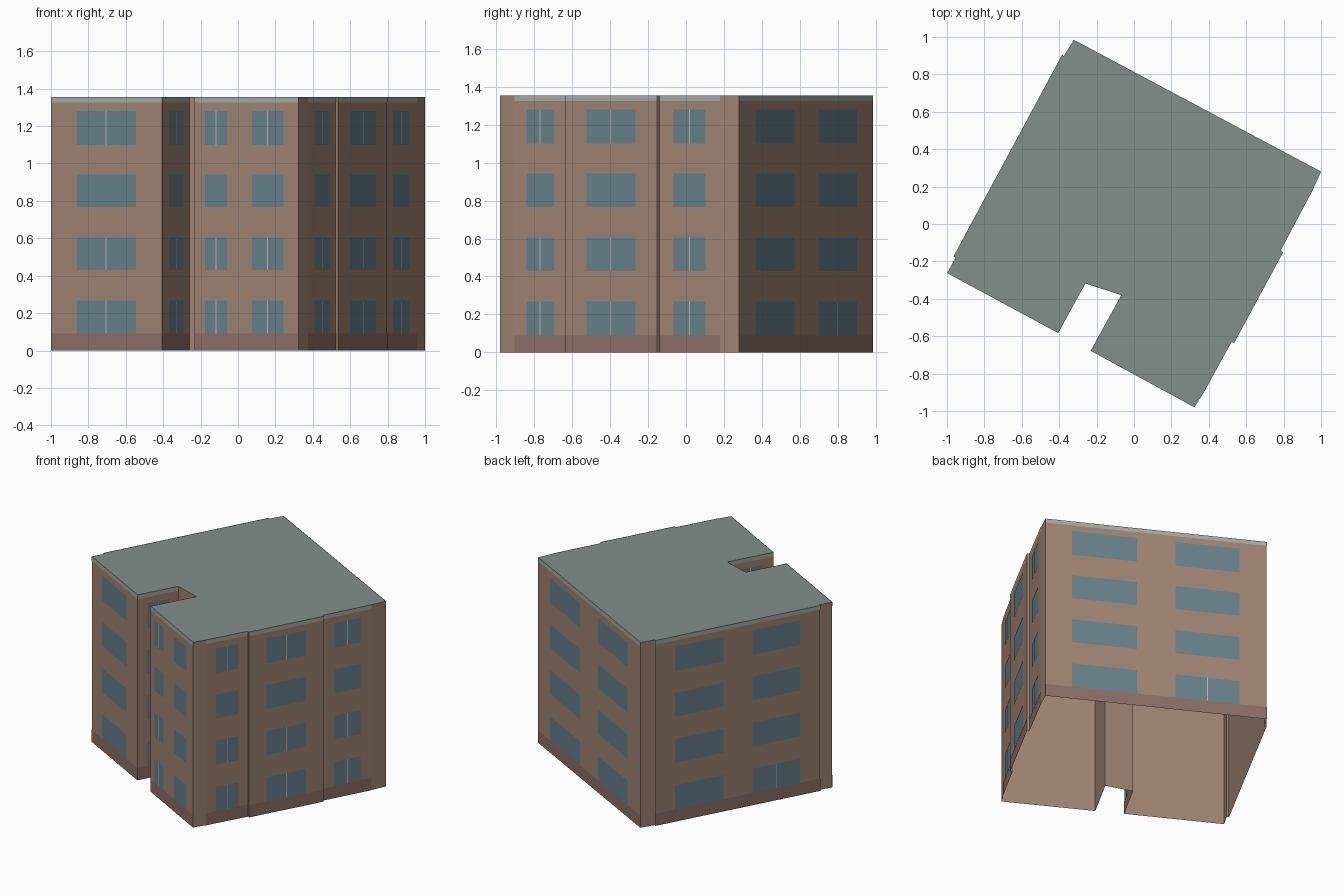
import bpy
from mathutils import Vector

if "Cube" in bpy.data.objects:
    bpy.data.objects.remove(bpy.data.objects["Cube"])

HEIGHT = 1.355
PLINTH_TOP, CORNICE_BOTTOM = 0.09, 1.325
ROWS = [(0.09, 0.267), (0.43, 0.605), (0.767, 0.942), (1.10, 1.28)]

# Counter-clockwise footprint
FOOTPRINT = [Vector(p) for p in [
    (-1.0, -0.262), (-0.405, -0.583), (-0.26, -0.318), (-0.068, -0.38),
    (-0.232, -0.678), (0.323, -0.98), (0.372, -0.903), (0.522, -0.63),
    (0.535, -0.637), (0.797, -0.152), (0.785, -0.14), (0.955, 0.18),
    (1.0, 0.28), (-0.322, 0.985), (-0.376, 0.897), (-0.384, 0.906),
    (-0.965, -0.173), (-0.953, -0.18)]]

# Decorated walls: start corner -> windows as (start, end) fractions of the wall
ONE = [(0.235, 0.765)]
TWO = [(0.12, 0.412), (0.588, 0.876)]
FACADES = {0: ONE, 1: ONE, 3: ONE, 4: [(0.105, 0.314), (0.554, 0.859)],
           6: ONE, 8: ONE, 10: ONE, 12: TWO, 15: TWO}
LONG_WALLS = (12, 15)


def make(name, verts, faces, color):
    mesh = bpy.data.meshes.new(name)
    mesh.from_pydata(verts, [], faces)
    mat = bpy.data.materials.new(name)
    mat.diffuse_color = (*color, 1)
    mat.use_nodes = True
    mat.node_tree.nodes["Principled BSDF"].inputs["Base Color"].default_value = mat.diffuse_color
    mesh.materials.append(mat)
    obj = bpy.data.objects.new(name, mesh)
    bpy.context.collection.objects.link(obj)


def panel(i, f0, f1, z0, z1, offset=0.0):
    """Outward-facing upright rectangle on wall i."""
    a, b = FOOTPRINT[i], FOOTPRINT[(i + 1) % len(FOOTPRINT)]
    d = b - a
    out = Vector((d.y, -d.x)).normalized() * offset
    p, q = a + d * f0 + out, a + d * f1 + out
    return [(p.x, p.y, z0), (q.x, q.y, z0), (q.x, q.y, z1), (p.x, p.y, z1)]


def make_panels(name, panels, color):
    verts = [v for p in panels for v in p]
    faces = [tuple(range(k, k + 4)) for k in range(0, len(verts), 4)]
    make(name, verts, faces, color)


# Outer walls (open underneath) and flat roof
make_panels("walls", [panel(i, 0, 1, 0, HEIGHT) for i in range(len(FOOTPRINT))],
            (0.35, 0.23, 0.175))
make("roof", [(p.x, p.y, HEIGHT) for p in FOOTPRINT],
     [tuple(range(len(FOOTPRINT)))], (0.24, 0.27, 0.26))

# Plinth and cornice bands on the decorated walls
make_panels("plinth", [panel(i, 0, 1, 0, PLINTH_TOP, 0.002) for i in FACADES],
            (0.26, 0.16, 0.135))
make_panels("cornice", [panel(i, 0, 1, CORNICE_BOTTOM, HEIGHT, 0.002) for i in FACADES],
            (0.38, 0.41, 0.38))

# Window grid with thin centre mullions
windows, mullions = [], []
for i, spans in FACADES.items():
    length = (FOOTPRINT[(i + 1) % len(FOOTPRINT)] - FOOTPRINT[i]).length
    for s, (f0, f1) in enumerate(spans):
        for r, (z0, z1) in enumerate(ROWS):
            windows.append(panel(i, f0, f1, z0, z1, 0.003))
            if (r == 0 and s == 1) if i in LONG_WALLS else r != 2:
                mid, half = (f0 + f1) / 2, 0.003 / length
                mullions.append(panel(i, mid - half, mid + half, z0, z1, 0.005))
make_panels("windows", windows, (0.14, 0.22, 0.26))
make_panels("window_mullions", mullions, (0.5, 0.5, 0.48))
